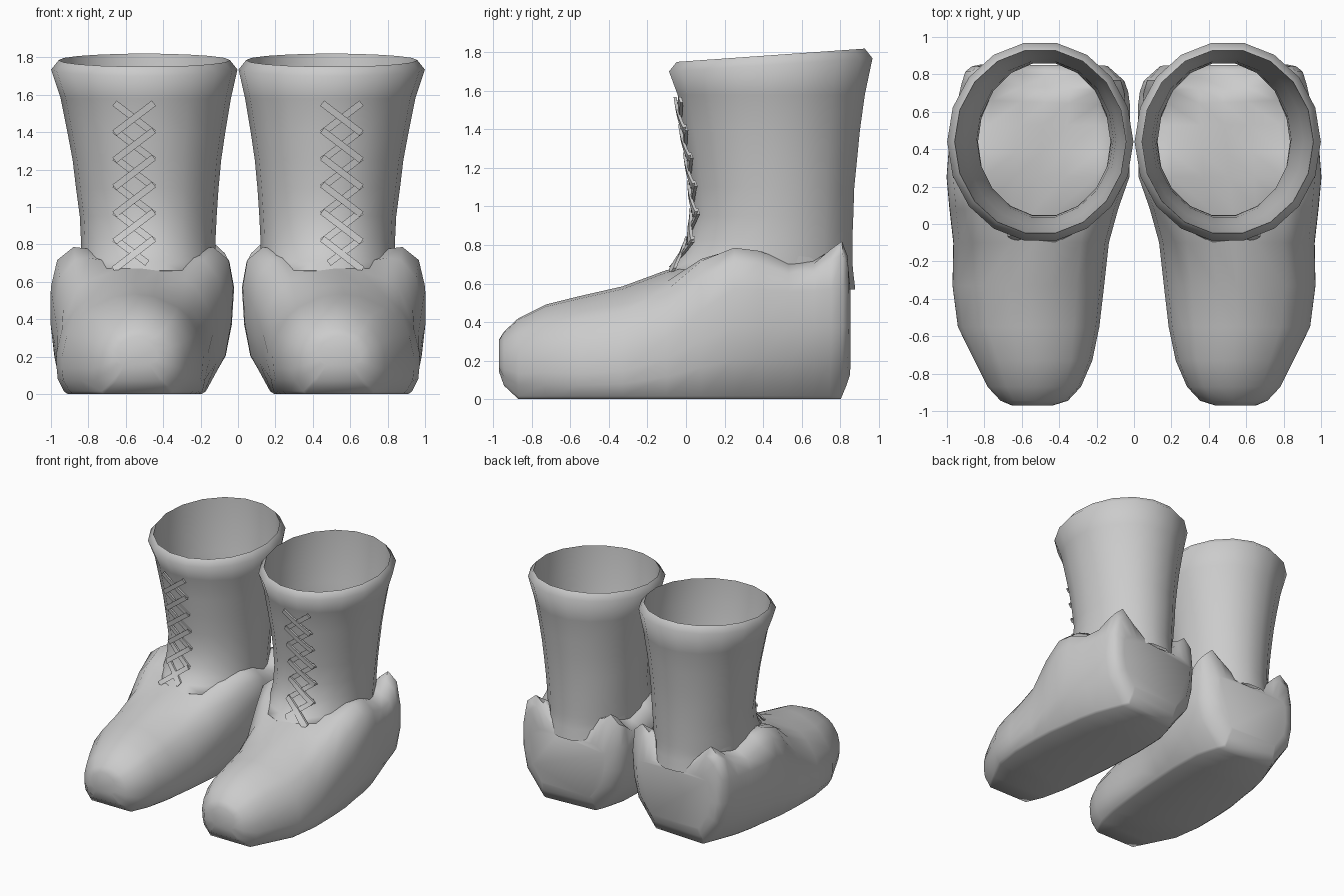
import bpy, bmesh, math
from mathutils import Vector

if "Cube" in bpy.data.objects:
    bpy.data.objects.remove(bpy.data.objects["Cube"])

grey = bpy.data.materials.new("plain_grey")
grey.diffuse_color = (0.6, 0.6, 0.6, 1)
grey.use_nodes = True
grey.node_tree.nodes["Principled BSDF"].inputs["Base Color"].default_value = grey.diffuse_color


def loft(bm, rings, wrap=False):
    """Skin a list of closed rings; cap the ends or join last to first."""
    vs = [[bm.verts.new(p) for p in r] for r in rings]
    n = len(vs[0])
    pairs = list(zip(vs, vs[1:])) + ([(vs[-1], vs[0])] if wrap else [])
    for a, b in pairs:
        for i in range(n):
            j = (i + 1) % n
            bm.faces.new((a[i], a[j], b[j], b[i]))
    if not wrap:
        bm.faces.new(vs[0])
        bm.faces.new(vs[-1])


def finish(bm, name, angle):
    """Turn a right-hand part into a mirrored pair."""
    bmesh.ops.recalc_face_normals(bm, faces=bm.faces[:])
    me = bpy.data.meshes.new(name)
    bm.to_mesh(me)
    bm.free()
    me.materials.append(grey)
    ob = bpy.data.objects.new(name, me)
    bpy.context.collection.objects.link(ob)
    bpy.ops.object.select_all(action='DESELECT')
    ob.select_set(True)
    bpy.context.view_layer.objects.active = ob
    bpy.ops.object.shade_smooth_by_angle(angle=math.radians(angle))
    mod = ob.modifiers.new("pair", 'MIRROR')
    mod.use_mirror_merge = False
    ob.select_set(False)


# Shaft: z, centre x, half width, front y, back y
shaft = [
    (0.57, 0.48, 0.355, -0.02, 0.88),
    (0.66, 0.48, 0.36, -0.10, 0.87),
    (0.71, 0.48, 0.36, -0.055, 0.865),
    (0.76, 0.48, 0.36, -0.015, 0.865),
    (0.83, 0.48, 0.36, 0.015, 0.865),
    (0.95, 0.48, 0.366, 0.04, 0.87),
    (1.10, 0.485, 0.381, 0.03, 0.875),
    (1.25, 0.487, 0.397, 0.01, 0.89),
    (1.40, 0.490, 0.422, -0.015, 0.905),
    (1.58, 0.493, 0.455, -0.045, 0.93),
    (1.735, 0.501, 0.498, -0.09, 0.97),
]
SIDES = 18


def oval(z, cx, rx, y0, y1, inset=0.0, tilt=0.0):
    ring = []
    for i in range(SIDES):
        a = 2 * math.pi * i / SIDES
        s = math.sin(a)
        ring.append(Vector((cx + (rx - inset) * math.cos(a),
                            (y0 + y1) / 2 + ((y1 - y0) / 2 - inset) * s * 1.012,
                            z + tilt * s)))
    return ring


bm = bmesh.new()
outer = [oval(*r, tilt=0.035 if r[0] > 1.7 else 0) for r in shaft]
top = shaft[-1]
lip = [oval(1.785, *top[1:], inset=0.04, tilt=0.035)]
inner = [oval(*r, inset=0.006) for r in reversed(shaft[4:-1])]
inner.append(oval(0.6, *shaft[4][1:], inset=0.006))
loft(bm, outer + lip + inner, wrap=True)
finish(bm, "boot_shaft", 68)

# Foot: y, centre x, sole half width, half width, base z, widest z, top z, collar rise
foot = [
    (-0.97, 0.53, 0.07, 0.11, 0.14, 0.20, 0.31, 0),
    (-0.945, 0.52, 0.12, 0.18, 0.07, 0.20, 0.35, 0),
    (-0.87, 0.52, 0.19, 0.25, 0.0, 0.20, 0.42, 0),
    (-0.73, 0.525, 0.26, 0.315, 0.0, 0.21, 0.49, 0),
    (-0.55, 0.55, 0.33, 0.378, 0.0, 0.20, 0.535, 0),
    (-0.33, 0.552, 0.36, 0.405, 0.0, 0.22, 0.585, 0),
    (-0.10, 0.54, 0.37, 0.415, 0.0, 0.32, 0.67, 0.02),
    (0.08, 0.53, 0.37, 0.45, 0.0, 0.46, 0.69, 0.11),
    (0.25, 0.512, 0.36, 0.488, 0.0, 0.57, 0.68, 0.145),
    (0.38, 0.505, 0.35, 0.485, 0.0, 0.57, 0.67, 0.135),
    (0.53, 0.49, 0.33, 0.47, 0.0, 0.56, 0.65, 0.075),
    (0.65, 0.48, 0.29, 0.46, 0.0, 0.56, 0.64, 0.09),
    (0.73, 0.475, 0.26, 0.445, 0.0, 0.57, 0.61, 0.18),
    (0.79, 0.475, 0.235, 0.425, 0.0, 0.57, 0.60, 0.23),
    (0.82, 0.475, 0.225, 0.39, 0.07, 0.55, 0.59, 0.17),
    (0.85, 0.475, 0.22, 0.335, 0.13, 0.52, 0.57, 0.02),
]


def section(y, cx, wb, wm, zb, zw, zt, rise):
    half = [(wb * 0.94, zb), (wb, zb + 0.015),
            (wb + 0.76 * (wm - wb), zb + 0.36 * (zw - zb)),
            (wb + 0.96 * (wm - wb), zb + 0.66 * (zw - zb)), (wm, zw)]
    # the ankle swells upward inside the shaft
    swell = 0.1 * min(1, max(0, y / 0.6)) if y < 0.76 else 0
    for deg, k, e in ((20, 0.75, 0), (40, 1.0, 0), (52, 0.75, 0.3), (74, 0.1, 0.9)):
        a = math.radians(deg)
        half.append((wm * math.cos(a), zw + (zt - zw) * math.sin(a) + rise * k + swell * e))

    # the heel is turned slightly, its outer side further back
    turn = 0.06 * min(1, max(0, (y - 0.5) / 0.25)) * (1 if y < 0.84 else 0.2)

    def point(u, z):
        return Vector((cx + 0.02 * (1 - z / 0.6) + u, y + turn * u, z))

    return ([point(x, z) for x, z in half] + [point(0, zt + swell)]
            + [point(-x, z) for x, z in reversed(half)])


bm = bmesh.new()
loft(bm, [section(*s) for s in foot])
finish(bm, "boot_foot", 52)


# Crossed laces lying across the front of the shaft
def front_y(x, z):
    for a, b in zip(shaft, shaft[1:]):
        if a[0] <= z <= b[0]:
            t = (z - a[0]) / (b[0] - a[0])
            _, cx, rx, y0, y1 = [p + t * (q - p) for p, q in zip(a, b)]
            full = (y1 - y0) / 2 * (1 - math.sqrt(1 - ((x - cx) / rx) ** 2))
            return y0 + 0.5 * full
    return -0.1


def strap(bm, p, q, lift):
    d = (Vector(q) - Vector(p)).normalized()
    nx, nz = -d[1] * 0.018, d[0] * 0.018
    rings = []
    for i in range(7):
        x, z = Vector(p).lerp(Vector(q), i / 6)
        rings.append([(x + nx * s, front_y(x + nx * s, z + nz * s) - lift + h, z + nz * s)
                      for s, h in ((-1, 0), (1, 0), (1, 0.016), (-1, 0.016))])
    loft(bm, rings)


bm = bmesh.new()
MID = 0.555
for i in range(6):
    zc = 1.475 - 0.145 * i
    for side in (-1, 1):
        # the last strap hangs down as a loose end, its partner is short
        low, drop = (0.105, 0.08) if i < 5 else ((0.11, 0.085) if side < 0 else (0.07, 0.05))
        strap(bm, (MID + side * 0.105, zc + 0.08), (MID - side * low, zc - drop),
              0.022 if side < 0 else 0.012)
finish(bm, "boot_laces", 30)
